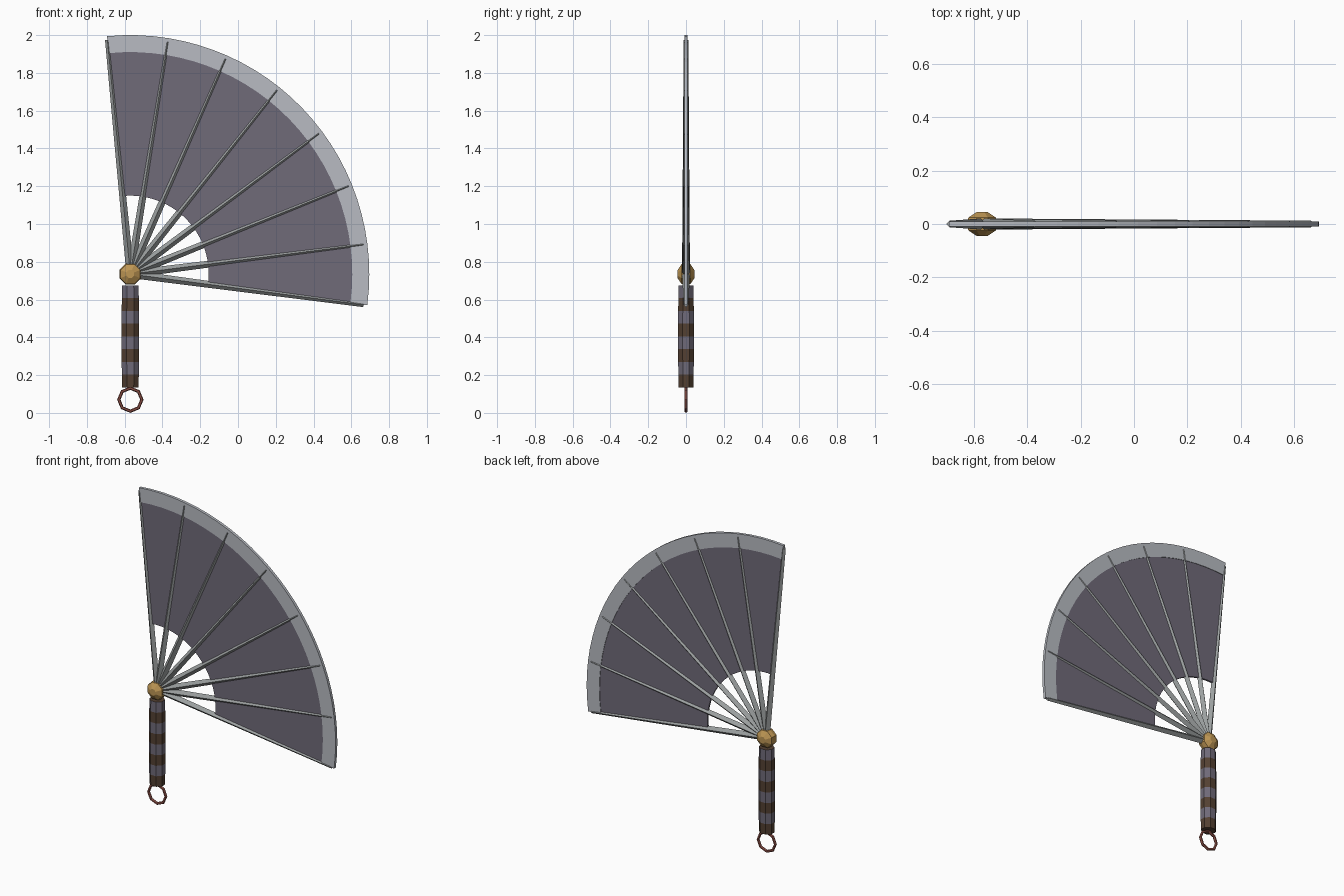
import bpy, bmesh, math
from mathutils import Matrix, Vector

if "Cube" in bpy.data.objects:
    bpy.data.objects.remove(bpy.data.objects["Cube"])

PX, PZ = -0.57, 0.735            # pivot of the fan
A0, A1 = math.radians(-7.5), math.radians(95.6)


def mat(name, rgb):
    m = bpy.data.materials.new(name)
    m.diffuse_color = (*rgb, 1)
    m.use_nodes = True
    m.node_tree.nodes["Principled BSDF"].inputs["Base Color"].default_value = m.diffuse_color
    return m


CLOTH = mat("grey violet cloth", (0.16, 0.145, 0.19))
STEEL = mat("pale steel", (0.48, 0.50, 0.54))
RIB = mat("rib metal", (0.33, 0.35, 0.35))
LEATHER = mat("brown leather", (0.088, 0.052, 0.032))
BRASS = mat("brass", (0.52, 0.31, 0.09))
COPPER = mat("red copper", (0.30, 0.09, 0.07))


def make(name, bm, *mats):
    bmesh.ops.recalc_face_normals(bm, faces=bm.faces)
    me = bpy.data.meshes.new(name)
    bm.to_mesh(me)
    bm.free()
    for m in mats:
        me.materials.append(m)
    ob = bpy.data.objects.new(name, me)
    bpy.context.collection.objects.link(ob)
    return ob


def skin(bm, rings, closed=False):
    """Join rings of points with quads; cap the ends unless closed."""
    vs = [[bm.verts.new(p) for p in r] for r in rings]
    n = len(vs[0])
    for i in range(len(vs) if closed else len(vs) - 1):
        a, b = vs[i], vs[(i + 1) % len(vs)]
        for j in range(n):
            bm.faces.new((a[j], a[(j + 1) % n], b[(j + 1) % n], b[j]))
    if not closed:
        bm.faces.new(vs[0])
        bm.faces.new(vs[-1])


def polar(r, a, y=0.0):
    return Vector((PX + r * math.cos(a), y, PZ + r * math.sin(a)))


def sector(name, r0, r1, t, m, n=28):
    bm = bmesh.new()
    rings = []
    for i in range(n + 1):
        a = A0 + (A1 - A0) * i / n
        rings.append([polar(r0, a, -t), polar(r1, a, -t), polar(r1, a, t), polar(r0, a, t)])
    skin(bm, rings)
    return make(name, bm, m)


# Fan leaf and its bright outer blade
sector("fan_leaf", 0.415, 1.18, 0.006, CLOTH)
sector("fan_edge", 1.175, 1.265, 0.009, STEEL)

# Tapered ribs with a diamond section
for k in range(8):
    a = A0 + (A1 - A0) * k / 7
    side = Vector((-math.sin(a), 0, math.cos(a)))
    rings = []
    for r, w in ((0.0, 0.021), (1.245, 0.0125)):
        c = polar(r, a)
        up = Vector((0, w, 0))
        rings.append([c + side * w, c + up, c - side * w, c - up])
    bm = bmesh.new()
    skin(bm, rings)
    make(f"rib_{k + 1}", bm, RIB)

# Brass pivot: eight-sided flattened boss along y
bm = bmesh.new()
rings = []
for y, r in ((-0.045, 0.022), (-0.024, 0.056), (0, 0.061), (0.024, 0.056), (0.045, 0.022)):
    rings.append([polar(r, math.pi / 8 + j * math.pi / 4, y) for j in range(8)])
skin(bm, rings)
make("pivot_boss", bm, BRASS)

# Octagonal grip with alternating wrapped bands
bm = bmesh.new()
rings = []
for i in range(9):
    z = 0.135 + i * 0.0675
    r = 0.047 + 0.004 * math.sin(math.pi * i / 8)
    rings.append([(PX + r * math.cos(math.pi / 8 + j * math.pi / 4),
                   0.9 * r * math.sin(math.pi / 8 + j * math.pi / 4), z) for j in range(8)])
skin(bm, rings)
for f in bm.faces:
    band = int((f.calc_center_median().z - 0.135) / 0.0675)
    f.material_index = 0 if band % 2 == 0 else 1
make("grip", bm, LEATHER, CLOTH)

# Ring hanging below the grip
bm = bmesh.new()
rings = []
for i in range(8):
    a = i * math.pi / 4
    rings.append([(PX + (0.061 + 0.009 * math.cos(b)) * math.cos(a), 0.009 * math.sin(b),
                   0.07 + (0.061 + 0.009 * math.cos(b)) * math.sin(a))
                  for b in (j * math.pi / 3 for j in range(6))])
skin(bm, rings, closed=True)
make("end_ring", bm, COPPER)
